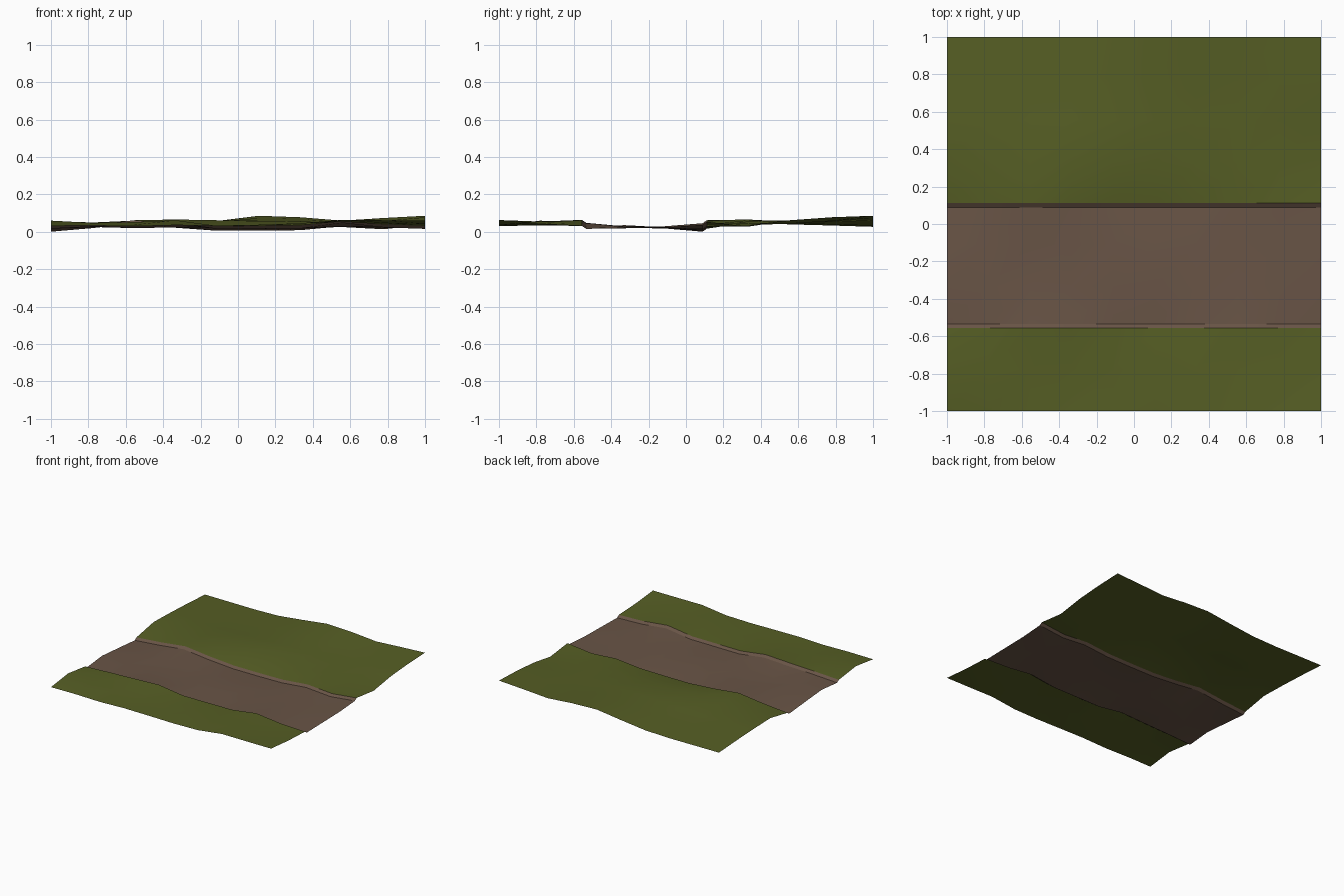
import bpy, bmesh, math

if "Cube" in bpy.data.objects:
    bpy.data.objects.remove(bpy.data.objects["Cube"])

# Terrain patch: nine cells each way, heights in thousandths (columns x = -1 .. 1)
N = 10
XS = [-1 + 2 * i / 9 for i in range(N)]
LIP = 0.022      # width of the sloped road edge
DROP = 0.016     # how far the road sinks below the grass

front_rows = [
    (-1.0,   [32, 34, 30, 37, 35, 32, 36, 63, 62, 62]),
    (-0.778, [60, 48, 38, 36, 34, 38, 46, 55, 48, 42]),
    (-0.556, [33, 44, 52, 62, 32, 33, 34, 64, 40, 32]),
]
road_rows = [
    (-0.333, [36, 26, 20, 24, 28, 22, 19, 30, 27, 20]),
    (-0.111, [18, 24, 30, 26, 19, 18, 24, 26, 20, 24]),
]
back_rows = [
    (0.111, [17, 36, 62, 38, 22, 22, 25, 46, 30, 54]),
    (0.333, [58, 50, 60, 66, 62, 58, 56, 48, 36, 28]),
    (0.556, [52, 46, 40, 46, 54, 62, 58, 48, 44, 62]),
    (0.778, [42, 36, 34, 40, 56, 74, 68, 52, 58, 78]),
    (1.0,   [29, 28, 27, 33, 58, 86, 78, 60, 74, 86]),
]


def material(name, colour):
    m = bpy.data.materials.new(name)
    m.diffuse_color = (*colour, 1)
    m.use_nodes = True
    m.node_tree.nodes["Principled BSDF"].inputs["Base Color"].default_value = m.diffuse_color
    return m


def sheet(name, rows, mat):
    """Open surface through rows of (y, heights)."""
    bm = bmesh.new()
    grid = [[bm.verts.new((x, y, h / 1000)) for x, h in zip(XS, hs)] for y, hs in rows]
    for a, b in zip(grid, grid[1:]):
        for i in range(N - 1):
            bm.faces.new((a[i], a[i + 1], b[i + 1], b[i]))
    me = bpy.data.meshes.new(name)
    bm.to_mesh(me)
    bm.free()
    me.materials.append(mat)
    ob = bpy.data.objects.new(name, me)
    bpy.context.collection.objects.link(ob)
    bpy.ops.object.select_all(action='DESELECT')
    ob.select_set(True)
    bpy.context.view_layer.objects.active = ob
    bpy.ops.object.shade_smooth_by_angle(angle=math.radians(25))


def sunk(row, dy):
    """Road-level copy of a grass border row, moved in by dy."""
    return (row[0] + dy, [max(0, h - DROP * 1000) for h in row[1]])


grass = material("grass_green", (0.093, 0.113, 0.018))
dirt = material("dirt_brown", (0.140, 0.089, 0.061))

# Grass on both sides, with the sunken dirt road and its sloped lips between
sheet("front_grass", front_rows, grass)
sheet("back_grass", back_rows, grass)
near, far = front_rows[-1], back_rows[0]
sheet("dirt_road", [near, sunk(near, LIP), *road_rows, sunk(far, -LIP), far], dirt)
